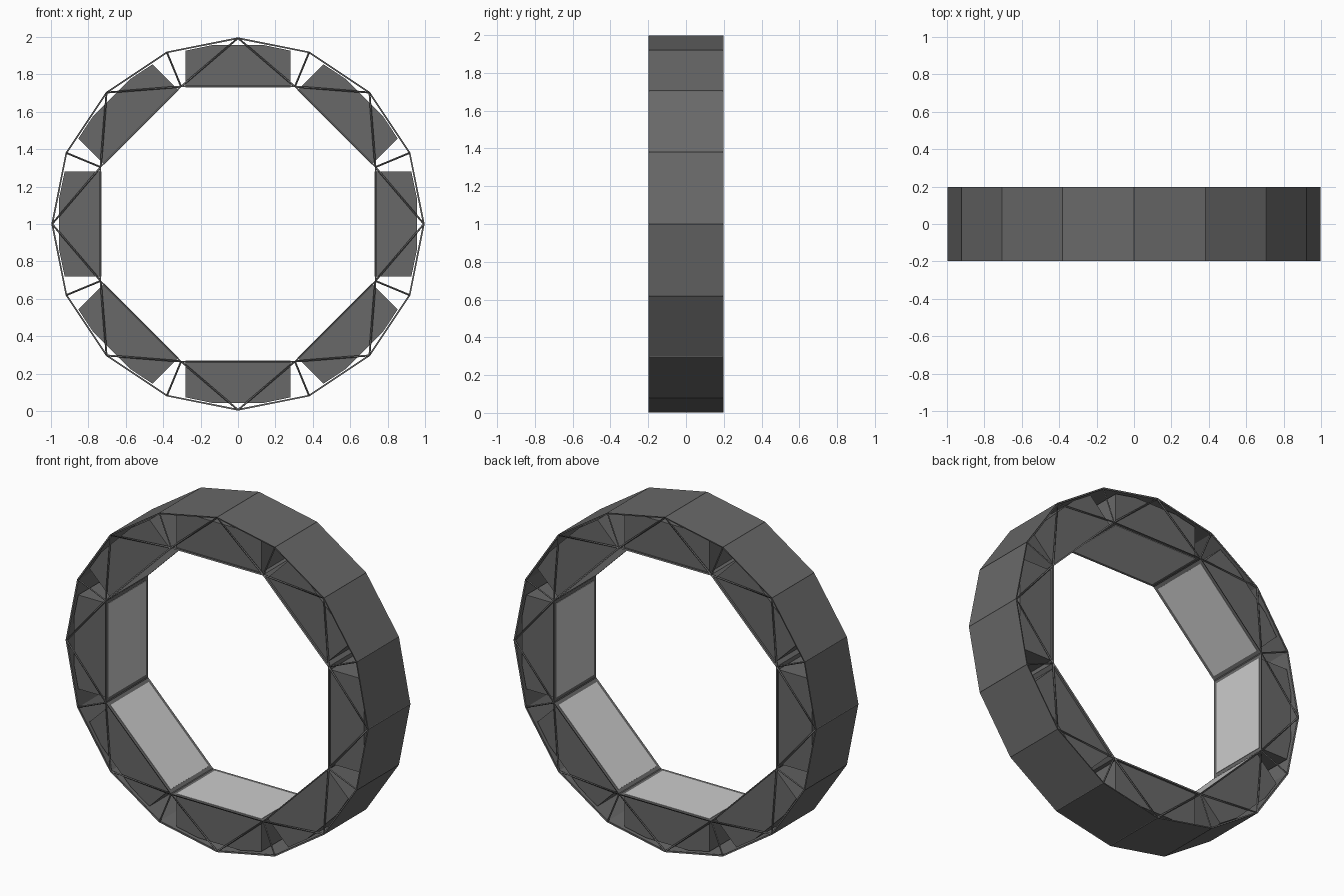
import bpy, bmesh
from math import sin, cos, pi

if "Cube" in bpy.data.objects:
    bpy.data.objects.remove(bpy.data.objects["Cube"])

R_OUT, R_IN, HALF = 0.994, 0.795, 0.195

dark = bpy.data.materials.new("dark_grey")
dark.diffuse_color = (0.14, 0.14, 0.14, 1)
dark.use_nodes = True
dark.node_tree.nodes["Principled BSDF"].inputs["Base Color"].default_value = dark.diffuse_color


def point(r, angle, y):
    return (r * sin(angle), y, 1 + r * cos(angle))


def make_object(name, bm, material=None):
    bmesh.ops.recalc_face_normals(bm, faces=bm.faces)
    mesh = bpy.data.meshes.new(name)
    bm.to_mesh(mesh)
    bm.free()
    if material:
        mesh.materials.append(material)
    ob = bpy.data.objects.new(name, mesh)
    bpy.context.collection.objects.link(ob)
    return ob


def skin(name, sides, shift, r_big, r_small, half):
    """Thin closed polygonal band."""
    bm = bmesh.new()
    rows = [[bm.verts.new(point(r, (i + shift) * 2 * pi / sides, y)) for i in range(sides)]
            for r, y in ((r_big, -half), (r_big, half), (r_small, half), (r_small, -half))]
    for k in range(4):
        a, b = rows[k], rows[(k + 1) % 4]
        for i in range(sides):
            j = (i + 1) % sides
            bm.faces.new((a[i], a[j], b[j], b[i]))
    return make_object(name, bm, dark)


def prism(name, profile, angle, half, material=None):
    """Extrude a (tangent, radius) profile along y, turned around the ring."""
    c, s = cos(angle), sin(angle)
    bm = bmesh.new()
    front, back = [[bm.verts.new((t * c + r * s, y, 1 - t * s + r * c)) for t, r in profile]
                   for y in (-half, half)]
    bm.faces.new(front)
    bm.faces.new(back[::-1])
    n = len(profile)
    for i in range(n):
        j = (i + 1) % n
        bm.faces.new((front[i], front[j], back[j], back[i]))
    return make_object(name, bm, material)


# Truss frame: 16-sided outside, 8-sided inside, triangulated flanks
bm = bmesh.new()
outer = [[bm.verts.new(point(R_OUT, i * pi / 8, y)) for i in range(16)] for y in (-HALF, HALF)]
inner = [[bm.verts.new(point(R_IN, (i + 0.5) * pi / 4, y)) for i in range(8)] for y in (-HALF, HALF)]
for ring in (outer, inner):
    n = len(ring[0])
    for i in range(n):
        j = (i + 1) % n
        bm.faces.new((ring[0][i], ring[0][j], ring[1][j], ring[1][i]))
for o, n in zip(outer, inner):
    for i in range(8):
        a, b, c = o[2 * i], o[2 * i + 1], o[(2 * i + 2) % 16]
        bm.faces.new((n[i], a, b))
        bm.faces.new((n[i], b, c))
        bm.faces.new((n[i], c, n[(i + 1) % 8]))
frame = make_object("truss_frame", bm, dark)
wire = frame.modifiers.new("struts", 'WIREFRAME')
wire.thickness = 0.010
wire.offset = 0
wire.use_even_offset = True

# Thin outer and inner skins
skin("outer_skin", 16, 0, 0.996, 0.990, 0.197)
skin("inner_skin", 8, 0.5, R_IN + 0.002, R_IN - 0.001, 0.195)

# Eight dark blocks with chamfered outer corners, each with a light floor panel
block = [(-0.28, 0.736), (0.28, 0.736), (0.28, 0.927), (0.14, 0.956), (-0.14, 0.956), (-0.28, 0.927)]
panel = [(-0.28, 0.731), (0.28, 0.731), (0.28, 0.735), (-0.28, 0.735)]
for k in range(8):
    prism(f"segment_block_{k + 1}", block, k * pi / 4, 0.18, dark)
    prism(f"floor_panel_{k + 1}", panel, k * pi / 4, 0.18)
